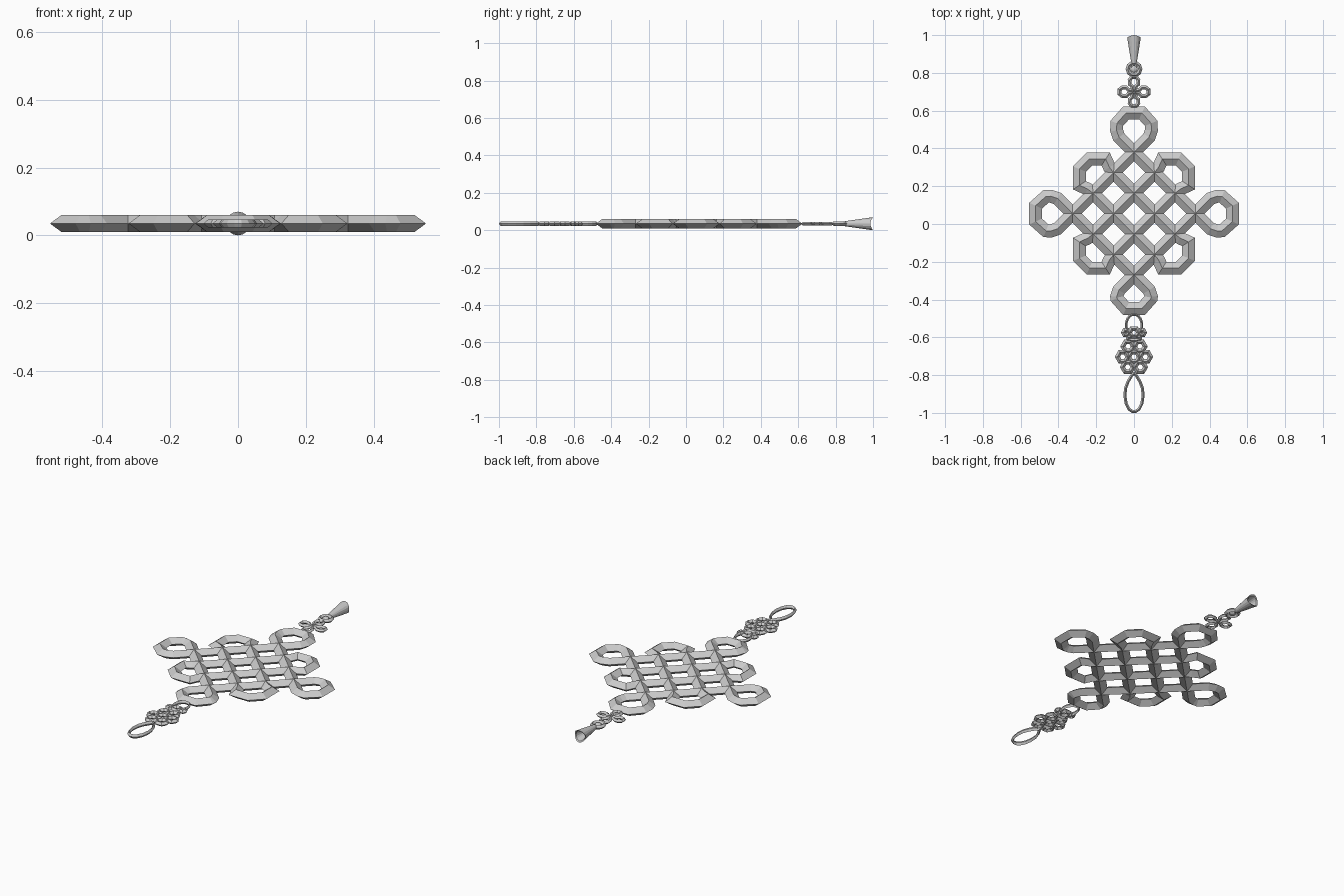
import bpy, bmesh, math
from mathutils import Vector

if "Cube" in bpy.data.objects:
    bpy.data.objects.remove(bpy.data.objects["Cube"])

ZC = 0.035   # mid plane of the flat pendant
CY = 0.055   # centre of the woven panel
HALF = 0.325  # panel centre to outer crossing


def mesh_object(name, verts, faces):
    me = bpy.data.meshes.new(name)
    me.from_pydata(verts, [], faces)
    bm = bmesh.new()
    bm.from_mesh(me)
    bmesh.ops.recalc_face_normals(bm, faces=bm.faces)
    bm.to_mesh(me)
    bm.free()
    ob = bpy.data.objects.new(name, me)
    bpy.context.collection.objects.link(ob)
    return ob


def cord(name, pts, hw, hh):
    """Closed flat path swept with a diamond section, mitred at corners."""
    p = [Vector(q) for q in pts]
    n = len(p)
    verts, faces = [], []
    for i in range(n):
        a = (p[i] - p[i - 1]).normalized()
        b = (p[(i + 1) % n] - p[i]).normalized()
        na, nb = Vector((-a.y, a.x)), Vector((-b.y, b.x))
        m = na + nb
        m = m.normalized() if m.length > 1e-4 else na
        off = m * hw / max(0.55, m.dot(na))
        x, y = p[i]
        verts += [(x + off.x, y + off.y, ZC), (x, y, ZC + hh),
                  (x - off.x, y - off.y, ZC), (x, y, ZC - hh)]
        for k in range(4):
            l = (k + 1) % 4
            j = (i + 1) % n
            faces.append((i * 4 + k, i * 4 + l, j * 4 + l, j * 4 + k))
    return mesh_object(name, verts, faces)


def ring(name, x, y, r, sides, hw, hh, rx=None):
    rx = rx or r
    cord(name, [(x + rx * math.sin(2 * math.pi * (i + .5) / sides),
                 y + r * math.cos(2 * math.pi * (i + .5) / sides))
                for i in range(sides)], hw, hh)


# Outer strand: square with a self-crossing loop at each corner
def corner(angle, d):
    out = Vector((math.cos(angle), math.sin(angle)))
    side = Vector((out.y, -out.x))
    half = [(0.08, 0.08), (0.092, 0.115), (0.091, d - 0.055), (0.042, d)]
    loop = half + [(-w, h) for w, h in reversed(half)]
    c = Vector((0, CY)) + out * HALF
    return [c + side * w + out * h for w, h in loop]


outer = []
for ang, d in ((90, 0.208), (0, 0.196), (-90, 0.178), (180, 0.196)):
    outer += corner(math.radians(ang), d)
cord("outer_strand", outer, 0.034, 0.025)

# Inner strands: two crossing racetracks with rounded ends
half_u = [(-0.108, 0.217), (-0.130, 0.245), (-0.15, 0.289), (-0.236, 0.289)]
u = half_u + [(-y, -x) for x, y in reversed(half_u)]
track = u + [(-x, -y) for x, y in u]
for name, s in (("inner_strand_a", 1), ("inner_strand_b", -1)):
    cord(name, [(s * x, y + CY) for x, y in track], 0.034, 0.025)

# Four-petal charm above the panel
for i, (ang, length) in enumerate(((90, 0.078), (0, 0.077), (-90, 0.076), (180, 0.077))):
    a = math.radians(ang)
    prof = [(0.004, 0.006), (0.011, 0.03), (0.022, 0.04), (0.023, length - 0.015), (0.011, length)]
    prof += [(-w, h) for w, h in reversed(prof)]
    cord(f"charm_petal_{i}", [(h * math.cos(a) - w * math.sin(a),
                               0.70 + h * math.sin(a) + w * math.cos(a))
                              for w, h in prof], 0.010, 0.010)

# Ring with a small bead inside
ring("hanger_ring", 0, 0.82, 0.033, 10, 0.011, 0.012)
bpy.ops.mesh.primitive_uv_sphere_add(segments=8, ring_count=6, radius=0.02,
                                     location=(0, 0.82, ZC))
bead = bpy.context.object
bead.name = "hanger_bead"
bead.scale.z = 0.6

# Flared hollow end with a dipped rim
N = 16
verts, faces = [], []
for r, y, dip in ((0.014, 0.85, 0), (0.036, 1.0, 0.014), (0.029, 0.995, 0.012), (0.008, 0.87, 0)):
    for k in range(N):
        t = 2 * math.pi * k / N
        verts.append((r * math.cos(t), y - dip * math.cos(t) ** 2, ZC + r * 0.97 * math.sin(t)))
for s in range(3):
    for k in range(N):
        l = (k + 1) % N
        faces.append((s * N + k, s * N + l, (s + 1) * N + l, (s + 1) * N + k))
faces += [tuple(range(N)), tuple(range(3 * N, 4 * N))]
mesh_object("flared_end", verts, faces)

# Thin cord linking panel and lower cluster
ring("link_cord", 0, -0.535, 0.057, 16, 0.007, 0.011, rx=0.042)

# Lower cluster of hexagonal rings
cells = [(0, -0.575, 0.024), (-0.042, -0.575, 0.014), (0.042, -0.575, 0.014)]
cells += [(x, -0.648, 0.028) for x in (-0.031, 0.031)]
cells += [(x, -0.703, 0.028) for x in (-0.06, 0, 0.06)]
cells += [(x, -0.757, 0.028) for x in (-0.033, 0.033)]
for i, (x, y, r) in enumerate(cells):
    ring(f"cluster_ring_{i}", x, y, r, 6, 0.012, 0.012)
# Short bar joining the cluster rows
ring("cluster_neck", 0, -0.605, 0.012, 8, 0.010, 0.012, rx=0.035)

# Bottom teardrop loop
half = [(0.012, -0.802), (0.032, -0.835), (0.045, -0.87), (0.048, -0.91),
        (0.042, -0.95), (0.027, -0.98), (0.009, -0.992)]
cord("bottom_loop", [(0, -0.79)] + half + [(-x, y) for x, y in reversed(half)],
     0.008, 0.012)
